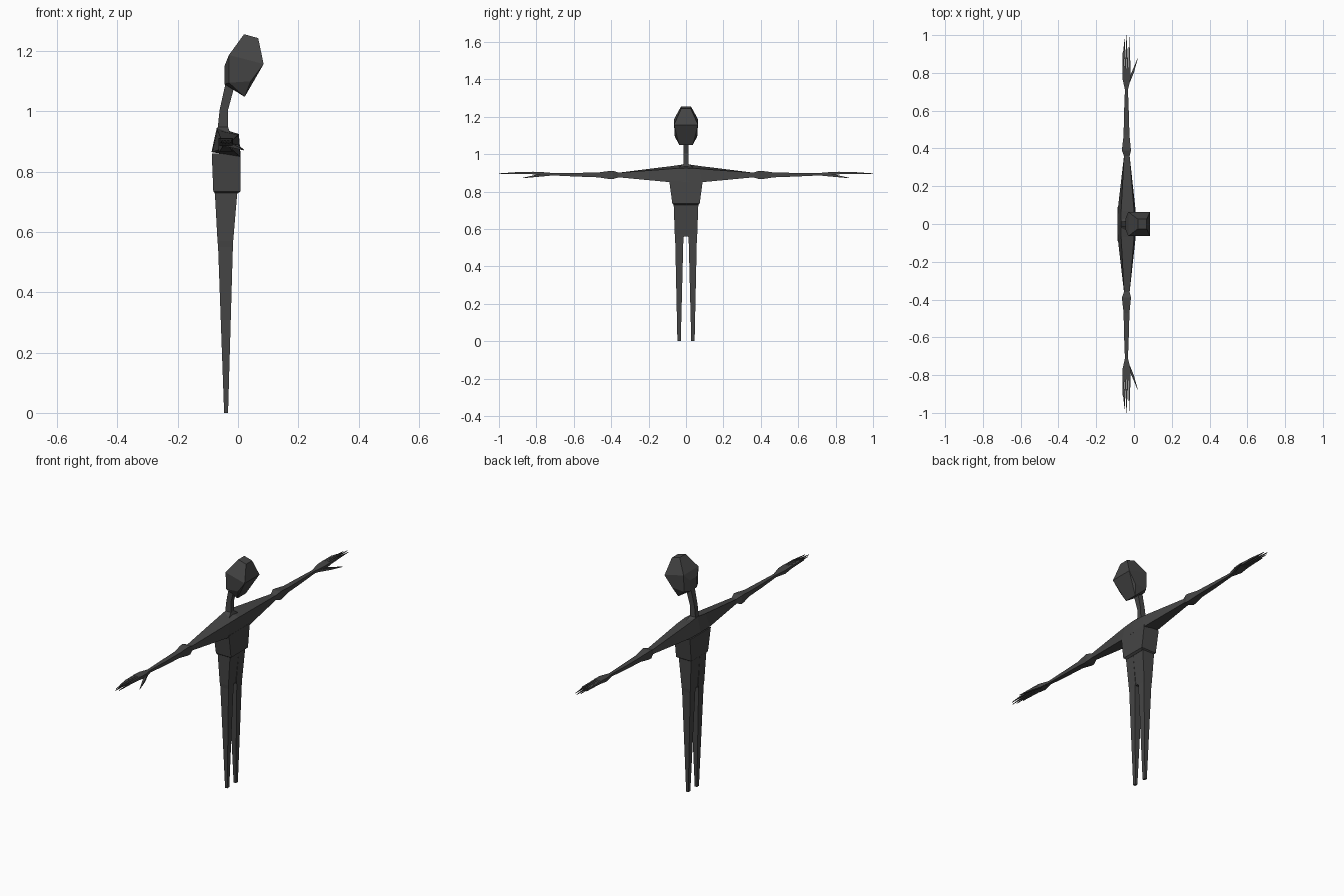
import bpy, bmesh

if "Cube" in bpy.data.objects:
    bpy.data.objects.remove(bpy.data.objects["Cube"])


def finish(name, bm, mirror=False):
    """Turn a bmesh into a flat-shaded dark object, optionally mirrored over y."""
    bmesh.ops.recalc_face_normals(bm, faces=bm.faces)
    mesh = bpy.data.meshes.new(name)
    bm.to_mesh(mesh)
    bm.free()
    mesh.materials.append(dark)
    ob = bpy.data.objects.new(name, mesh)
    bpy.context.collection.objects.link(ob)
    if mirror:
        m = ob.modifiers.new("mirror", 'MIRROR')
        m.use_axis = (False, True, False)
    return ob


def loft(name, rings, mirror=False, open_start=False):
    """Skin four-cornered rings into a closed tube."""
    bm = bmesh.new()
    loops = [[bm.verts.new(p) for p in r] for r in rings]
    for a, b in zip(loops, loops[1:]):
        for i in range(4):
            j = (i + 1) % 4
            bm.faces.new((a[i], a[j], b[j], b[i]))
    if not open_start:
        bm.faces.new(loops[0])
    bm.faces.new(loops[-1])
    return finish(name, bm, mirror)


def flat(z, x0, x1, y0, y1):
    """Horizontal ring."""
    return [(x0, y0, z), (x1, y0, z), (x1, y1, z), (x0, y1, z)]


def upright(y, x0, x1, z0, z1):
    """Ring across the arm."""
    return [(x1, y, z0), (x1, y, z1), (x0, y, z1), (x0, y, z0)]


dark = bpy.data.materials.new("dark_grey")
dark.diffuse_color = (0.06, 0.06, 0.06, 1)
dark.use_nodes = True
dark.node_tree.nodes["Principled BSDF"].inputs["Base Color"].default_value = dark.diffuse_color

# Legs, joined at the pelvis
loft("leg", [flat(0, -.046, -.033, .028, .046),
             flat(.55, -.066, -.017, .014, .058),
             flat(.57, -.068, -.016, .008, .060),
             flat(.735, -.077, -.002, .010, .066)], mirror=True)
loft("pelvis", [flat(.56, -.064, -.020, -.012, .012),
                flat(.735, -.077, -.002, -.04, .04)])

# Chest block
loft("torso", [flat(.727, -.076, -.002, -.062, .062),
               flat(.735, -.082, .009, -.073, .073),
               flat(.86, -.087, .008, -.09, .09)])

# Shoulders, tapering arms and palms
loft("arm", [
    [(.009, 0, .85), (.003, 0, .925), (-.07, 0, .947), (-.088, 0, .865)],
    [(.007, .085, .85), (.000, .07, .922), (-.068, .07, .937), (-.085, .085, .865)],
    upright(.36, -.053, -.023, .876, .901),
    upright(.39, -.064, -.016, .867, .911),
    upright(.41, -.062, -.018, .867, .910),
    upright(.47, -.055, -.024, .876, .902),
    upright(.58, -.053, -.027, .880, .900),
    upright(.71, -.048, -.032, .886, .899),
    upright(.77, -.061, -.018, .885, .904),
    upright(.82, -.061, -.018, .892, .906)], mirror=True, open_start=True)

# Pointed fingers and thumb
for i, (base, tip, length) in enumerate([(-.056, -.057, .94), (-.045, -.051, .98),
                                         (-.034, -.041, 1.0), (-.023, -.026, .99)]):
    mid = (base + tip) / 2
    loft(f"finger_{i + 1}", [upright(.80, base - .005, base + .005, .892, .905),
                             upright(.89, mid - .004, mid + .004, .895, .905),
                             upright(length, tip - .001, tip + .001, .895, .897)],
         mirror=True)
loft("thumb", [upright(.73, -.044, -.030, .884, .897),
               upright(.80, -.014, -.001, .878, .890),
               upright(.875, .018, .020, .871, .873)], mirror=True)

# Neck leaning forward
loft("neck", [flat(.925, -.070, -.025, -.045, .045),
              flat(.948, -.067, -.033, -.014, .014),
              flat(1.005, -.061, -.033, -.013, .013),
              flat(1.09, -.042, -.010, -.016, .016),
              flat(1.12, -.036, .000, -.016, .016)])

# Faceted head
bm = bmesh.new()
for x, y, z in [(-.044, .03, 1.09), (-.045, .03, 1.15), (-.03, .064, 1.187),
                (-.03, .06, 1.095), (.085, .064, 1.157), (.02, .026, 1.256),
                (.067, .026, 1.243), (.042, .06, 1.10), (.022, .036, 1.048)]:
    for s in (-1, 1):
        bm.verts.new((x, y * s, z))
bmesh.ops.convex_hull(bm, input=bm.verts)
bmesh.ops.dissolve_limit(bm, angle_limit=.05, verts=bm.verts, edges=bm.edges)
finish("head", bm)
